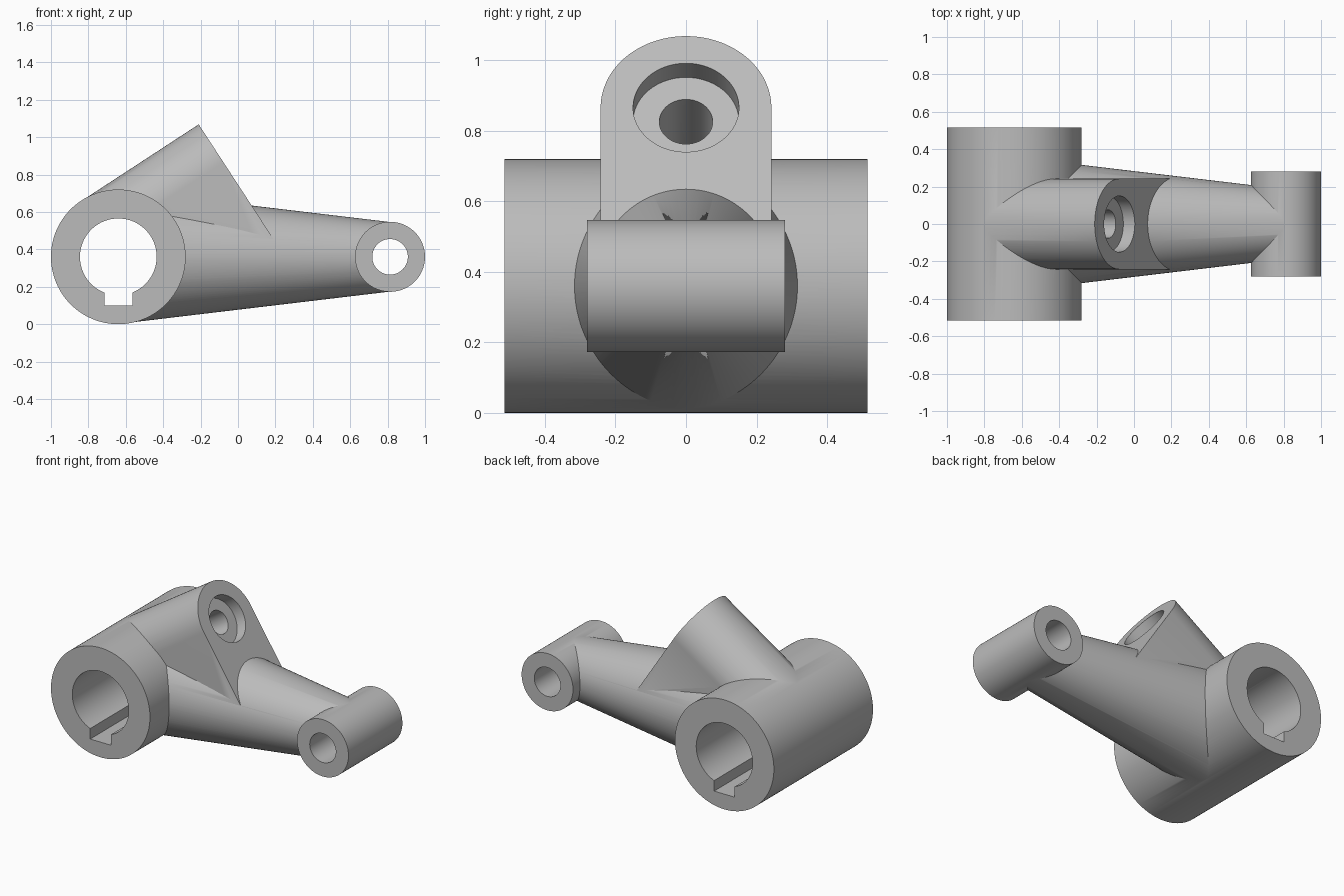
import bpy
import bmesh
from math import pi, sin, cos, atan2
from mathutils import Matrix, Vector

cube = bpy.data.objects.get("Cube")
if cube:
    bpy.data.objects.remove(cube, do_unlink=True)

HUB = Vector((-0.64, 0, 0.36))      # axis of the keyed hub
EYE = Vector((0.813, 0, 0.36))      # axis of the small end
HUB_R, EYE_R = 0.36, 0.187
TILT = atan2(0.547, 0.838)          # slope of the clamp boss
BOSS_R, BOSS_TOP, BOSS_LEN = 0.242, 0.358, 0.747

steel = bpy.data.materials.new("Grey steel")
steel.use_nodes = True
grey = (0.5, 0.5, 0.5, 1)
steel.diffuse_color = grey
steel.node_tree.nodes["Principled BSDF"].inputs["Base Color"].default_value = grey


def finish(name, bm):
    bmesh.ops.recalc_face_normals(bm, faces=bm.faces)
    mesh = bpy.data.meshes.new(name)
    bm.to_mesh(mesh)
    bm.free()
    mesh.materials.append(steel)
    obj = bpy.data.objects.new(name, mesh)
    bpy.context.collection.objects.link(obj)
    return obj


def rod(name, start, end, r1, r2=None):
    """Round bar or cone between two points."""
    bm = bmesh.new()
    axis = end - start
    turn = Vector((0, 0, 1)).rotation_difference(axis).to_matrix().to_4x4()
    bmesh.ops.create_cone(bm, cap_ends=True, segments=128, radius1=r1,
                          radius2=r1 if r2 is None else r2, depth=axis.length,
                          matrix=Matrix.Translation((start + end) / 2) @ turn)
    return finish(name, bm)


def cross_rod(name, centre, half, radius):
    side = Vector((0, half, 0))
    return rod(name, centre - side, centre + side, radius)


def boss_point(u, y, v):
    """Point u along the boss axis, v above it."""
    return HUB + Vector((u * cos(TILT) - v * sin(TILT), y,
                         u * sin(TILT) + v * cos(TILT)))


def boss(name):
    """Round-topped bar whose underside stays within the arm."""
    bm = bmesh.new()
    rings = []
    for u, bottom in ((0, -0.1), (BOSS_LEN, -0.39)):
        outline = [(BOSS_R * cos(pi * i / 64),
                    BOSS_TOP - BOSS_R + BOSS_R * sin(pi * i / 64)) for i in range(65)]
        outline += [(-BOSS_R, bottom), (BOSS_R, bottom)]
        rings.append([bm.verts.new(boss_point(u, y, v)) for y, v in outline])
    a, b = rings
    bm.faces.new(a)
    bm.faces.new(b)
    for i in range(len(a)):
        j = (i + 1) % len(a)
        bm.faces.new((a[i], a[j], b[j], b[i]))
    return finish(name, bm)


def box(name, centre, size):
    bm = bmesh.new()
    bmesh.ops.create_cube(bm, size=1, matrix=Matrix.Translation(centre)
                          @ Matrix.Diagonal((*size, 1)))
    return finish(name, bm)


def combine(body, tool, operation):
    bpy.context.view_layer.objects.active = body
    mod = body.modifiers.new(tool.name, 'BOOLEAN')
    mod.operation, mod.solver, mod.object = operation, 'EXACT', tool
    bpy.ops.object.modifier_apply(modifier=mod.name)
    bpy.data.objects.remove(tool, do_unlink=True)


# Solid casting: hub, tapered arm, small end and sloping boss
body = cross_rod("lever_body", HUB, 0.515, HUB_R)
for part in (rod("arm", HUB, EYE, HUB_R - 0.001, EYE_R - 0.001),
             cross_rod("small_end", EYE, 0.28, EYE_R),
             boss("clamp_boss")):
    combine(body, part, 'UNION')

# Bores, keyway and counterbored bolt hole
hole_v = BOSS_TOP - BOSS_R
face_u = BOSS_LEN + 0.1
for cutter in (cross_rod("hub_bore", HUB, 0.7, 0.205),
               box("keyway", (HUB.x, 0, 0.23), (0.15, 1.4, 0.26)),
               cross_rod("small_bore", EYE, 0.5, 0.095),
               rod("counterbore", boss_point(BOSS_LEN - 0.073, 0, hole_v),
                   boss_point(face_u, 0, hole_v), 0.15),
               rod("bolt_hole", boss_point(0.06, 0, hole_v),
                   boss_point(face_u, 0, hole_v), 0.0755)):
    combine(body, cutter, 'DIFFERENCE')

bpy.ops.object.select_all(action='DESELECT')
body.select_set(True)
bpy.context.view_layer.objects.active = body
bpy.ops.object.shade_smooth_by_angle(angle=pi / 7)
